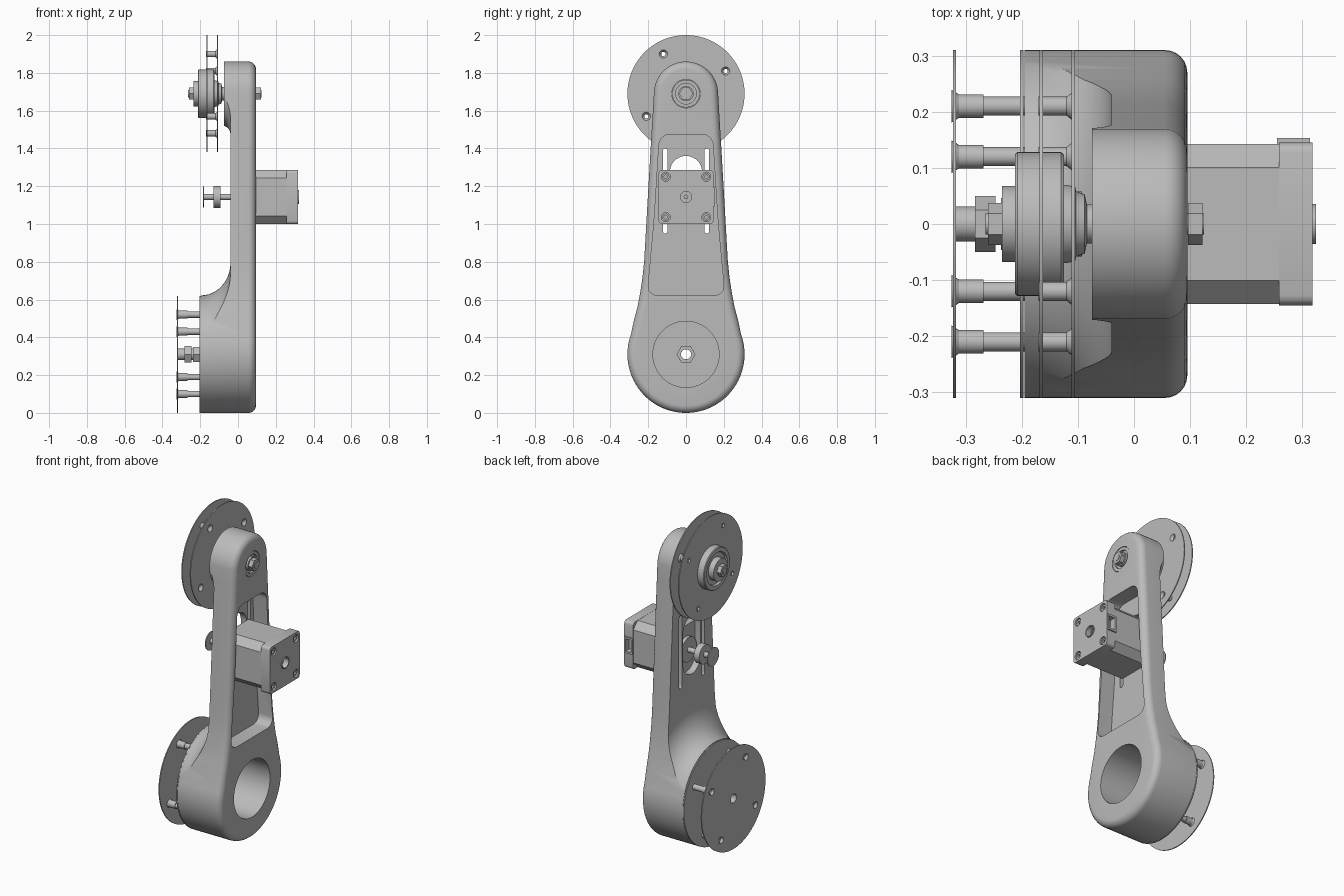
import bpy, bmesh, math
from mathutils import Vector

if "Cube" in bpy.data.objects:
    bpy.data.objects.remove(bpy.data.objects["Cube"])

grey = bpy.data.materials.new("plain grey")
grey.use_nodes = True
grey.diffuse_color = (0.5, 0.5, 0.5, 1)
grey.node_tree.nodes["Principled BSDF"].inputs["Base Color"].default_value = (0.5, 0.5, 0.5, 1)

LOW, HIGH, MOTOR = 0.31, 1.69, 1.143      # heights of the three axes
DISC = 0.31                               # disc radius
BOLTS = [(-0.12, 0.21), (0.21, 0.12), (0.12, -0.21), (-0.21, -0.12)]
parts = []


def finish(name, bm, keep=True):
    bmesh.ops.recalc_face_normals(bm, faces=bm.faces)
    mesh = bpy.data.meshes.new(name)
    bm.to_mesh(mesh)
    bm.free()
    obj = bpy.data.objects.new(name, mesh)
    bpy.context.collection.objects.link(obj)
    if keep:
        parts.append(obj)
    return obj


def lathe(name, profile, z, y=0, segs=64, keep=True):
    """Spin (x, radius) points about an axis along x; rings close on themselves."""
    bm = bmesh.new()
    n = len(profile)
    rings = []
    for i in range(segs):
        a = 2 * math.pi * i / segs
        rings.append([bm.verts.new((x, y + r * math.cos(a), z + r * math.sin(a)))
                      for x, r in profile])
    solid = profile[0][1] == 0 and profile[-1][1] == 0
    for i in range(segs):
        a, b = rings[i], rings[(i + 1) % segs]
        for j in range(n - 1 if solid else n):
            k = (j + 1) % n
            bm.faces.new((a[j], a[k], b[k], b[j]))
    bmesh.ops.remove_doubles(bm, verts=bm.verts, dist=1e-6)
    return finish(name, bm, keep)


def rod(name, x0, x1, r, z, y=0, segs=48, keep=True):
    return lathe(name, [(x0, 0), (x0, r), (x1, r), (x1, 0)], z, y, segs, keep)


def tube(name, x0, x1, r, hole, z, y=0, segs=48):
    return lathe(name, [(x0, hole), (x0, r), (x1, r), (x1, hole)], z, y, segs)


def prism(name, outline, x0, x1, corner=0, segs=1, rim=0, keep=True):
    """Extrude a (y, z) outline along x, with optional rounded corners and rim."""
    bm = bmesh.new()
    face = bm.faces.new([bm.verts.new((x0, y, z)) for y, z in outline])
    ext = bmesh.ops.extrude_face_region(bm, geom=[face])
    moved = [v for v in ext["geom"] if isinstance(v, bmesh.types.BMVert)]
    bmesh.ops.translate(bm, verts=moved, vec=Vector((x1 - x0, 0, 0)))
    if corner:
        edges = [e for e in bm.edges if abs(e.verts[0].co.x - e.verts[1].co.x) > 1e-4]
        bmesh.ops.bevel(bm, geom=edges, offset=corner, segments=segs, profile=0.5, affect='EDGES')
    if rim:
        edges = [e for e in bm.edges if all(abs(v.co.x - x1) < 1e-4 for v in e.verts)]
        bmesh.ops.bevel(bm, geom=edges, offset=rim, segments=6, profile=0.5, affect='EDGES')
    return finish(name, bm, keep)


def box(name, y0, y1, z0, z1, x0, x1, **kw):
    return prism(name, [(y0, z0), (y1, z0), (y1, z1), (y0, z1)], x0, x1, **kw)


def cut(obj, cutter):
    cutter.hide_render = True
    mod = obj.modifiers.new("cut", 'BOOLEAN')
    mod.operation, mod.solver, mod.object = 'DIFFERENCE', 'EXACT', cutter
    bpy.context.view_layer.objects.active = obj
    bpy.ops.object.modifier_apply(modifier=mod.name)
    bpy.data.objects.remove(cutter)


def fillet_boss(x0, r0, x1, r1):
    """Solid boss that flares in a concave curve from radius r0 to r1."""
    arc = [(x0 + (x1 - x0) * math.sin(t), r1 - (r1 - r0) * math.cos(t))
           for t in [math.pi / 2 * i / 12 for i in range(13)]]
    return [(x0 - 0.4, 0), (x0 - 0.4, r0)] + arc + [(x1 + 0.1, r1), (x1 + 0.1, 0)]


# Arm outline: big lower round, waisted sides, small upper round
right_side = [(DISC * math.cos(a), LOW + DISC * math.sin(a))
              for a in [math.radians(-90 + 5 * i) for i in range(23)]]
right_side += [(0.276, 0.49), (0.257, 0.56), (0.242, 0.64), (0.23, 0.72), (0.221, 0.81),
               (0.213, 0.95), (0.2, 1.18), (0.186, 1.42), (0.174, 1.62)]
right_side += [(0.17 * math.cos(a), HIGH + 0.17 * math.sin(a))
               for a in [math.radians(6 * i) for i in range(1, 16)]]
outline = right_side + [(-y, z) for y, z in reversed(right_side[1:-1])]
arm = prism("arm", outline, -0.195, 0.095, rim=0.04)

# Relief leaves the two flared bosses standing on the inner side
relief = box("relief", -0.6, 0.6, -0.3, 2.3, -0.4, -0.04, keep=False)
cut(relief, lathe("low_flare", fillet_boss(-0.195, 0.312, -0.04, 0.485), LOW, segs=96, keep=False))
cut(relief, lathe("top_flare", fillet_boss(-0.075, 0.172, -0.04, 0.22), HIGH, segs=96, keep=False))
cut(arm, relief)
top_relief = box("top_relief", -0.5, 0.5, 1.3, 2.2, -0.4, -0.075, keep=False)
cut(arm, top_relief)

# Main bore, bearing seat, motor pocket and adjustment slots
cut(arm, rod("bore", -0.5, 0.5, 0.175, LOW, segs=96, keep=False))
cut(arm, rod("seat", 0.08, 0.2, 0.075, HIGH, keep=False))
pocket = [(-0.205, 0.622), (0.205, 0.622), (0.168, 1.02), (0.14, 1.475),
          (-0.14, 1.475), (-0.168, 1.02)]
cut(arm, prism("pocket", pocket, 0.0, 0.3, corner=0.055, segs=6, keep=False))
for y in (-0.11, 0.11):
    cut(arm, box("slot", y - 0.013, y + 0.013, 0.95, 1.4, -0.2, 0.05,
                 corner=0.0125, segs=4, keep=False))
cut(arm, box("shaft_slot", -0.085, 0.085, 1.0, 1.36, -0.2, 0.05,
             corner=0.084, segs=10, keep=False))


# Thin discs with bolt holes
def disc(name, x, z, hole, bolt_hole):
    plate = tube(name, x - 0.003, x + 0.003, DISC, hole, z, segs=120)
    for y, dz in BOLTS:
        cut(plate, rod("hole", x - 0.05, x + 0.05, bolt_hole, z + dz, y, 24, False))


disc("lower_outer_disc", -0.32, LOW, 0.027, 0.026)
disc("lower_inner_disc", -0.2, LOW, 0.027, 0.016)
disc("upper_outer_disc", -0.165, HIGH, 0.06, 0.016)
disc("upper_inner_disc", -0.108, HIGH, 0.06, 0.026)

# Hollow flared spacers between the discs
for y, dz in BOLTS:
    lathe("lower_spacer_head", [(-0.325, 0.02), (-0.325, 0.029), (-0.312, 0.021), (-0.268, 0.021),
                                (-0.268, 0.011), (-0.312, 0.011)], LOW + dz, y, 24)
    tube("lower_spacer", -0.268, -0.195, 0.017, 0.011, LOW + dz, y, 24)
    lathe("upper_spacer", [(-0.17, 0.011), (-0.17, 0.017), (-0.12, 0.017), (-0.105, 0.029),
                           (-0.105, 0.022), (-0.12, 0.011)], HIGH + dz, y, 24)

# Lower hollow axle and nuts
tube("lower_axle", -0.322, -0.18, 0.031, 0.027, LOW)
for x0, x1, r in ((-0.283, -0.247, 0.05), (-0.237, -0.203, 0.046), (-0.197, -0.175, 0.05)):
    tube("lower_nut", x0, x1, r, 0.03, LOW, segs=6)

# Upper hub, axle, bearing and nuts
lathe("hub", [(-0.235, 0), (-0.235, 0.068), (-0.2, 0.068), (-0.2, 0.095), (-0.212, 0.1),
              (-0.212, 0.124), (-0.208, 0.128), (-0.13, 0.128), (-0.125, 0.124), (-0.125, 0.07),
              (-0.105, 0.067), (-0.103, 0.058), (-0.088, 0.053), (-0.084, 0.035),
              (-0.07, 0.035), (-0.07, 0)], HIGH)
rod("upper_axle", -0.265, 0.125, 0.019, HIGH)
tube("bearing_outer_ring", 0.075, 0.093, 0.073, 0.055, HIGH)
tube("bearing_inner_ring", 0.075, 0.095, 0.04, 0.018, HIGH)
for x0, x1 in ((-0.26, -0.235), (0.096, 0.122)):
    tube("upper_nut", x0, x1, 0.037, 0.018, HIGH, segs=6)

# Motor body, end cap, screws and connector
box("motor_body", -0.143, 0.143, MOTOR - 0.143, MOTOR + 0.143, 0.001, 0.258, corner=0.042)
cap = box("motor_cap", -0.145, 0.145, MOTOR - 0.144, MOTOR + 0.144, 0.258, 0.318,
          corner=0.018, segs=3)
for y in (-0.107, 0.107):
    for z in (MOTOR - 0.107, MOTOR + 0.107):
        cut(cap, rod("screw_hole", 0.3, 0.4, 0.024, z, y, 24, False))
        tube("motor_screw", 0.295, 0.312, 0.019, 0.009, z, y, 24)
cut(cap, rod("rear_hole", 0.29, 0.4, 0.033, MOTOR, keep=False))
tube("rear_ring", 0.29, 0.324, 0.036, 0.03, MOTOR)
rod("rear_shaft", 0.28, 0.3, 0.012, MOTOR)
connector = box("motor_connector", 0.1, 0.153, MOTOR - 0.05, MOTOR + 0.05, 0.255, 0.314)
cut(connector, box("plug", 0.115, 0.2, MOTOR - 0.038, MOTOR + 0.038, 0.267, 0.305, keep=False))
cut(cap, box("plug", 0.115, 0.2, MOTOR - 0.038, MOTOR + 0.038, 0.267, 0.305, keep=False))

# Motor shaft with drive pulley
rod("motor_pilot", -0.02, 0.01, 0.075, MOTOR)
rod("motor_shaft", -0.185, 0.0, 0.016, MOTOR)
tube("pulley_collar", -0.13, -0.093, 0.058, 0.015, MOTOR)
tube("pulley_flange", -0.186, -0.18, 0.056, 0.008, MOTOR)

# Material and shading
for obj in parts:
    obj.data.materials.clear()
    obj.data.materials.append(grey)
    for poly in obj.data.polygons:
        poly.material_index = 0
    bpy.ops.object.select_all(action='DESELECT')
    obj.select_set(True)
    bpy.context.view_layer.objects.active = obj
    bpy.ops.object.shade_smooth_by_angle(angle=math.radians(30))
